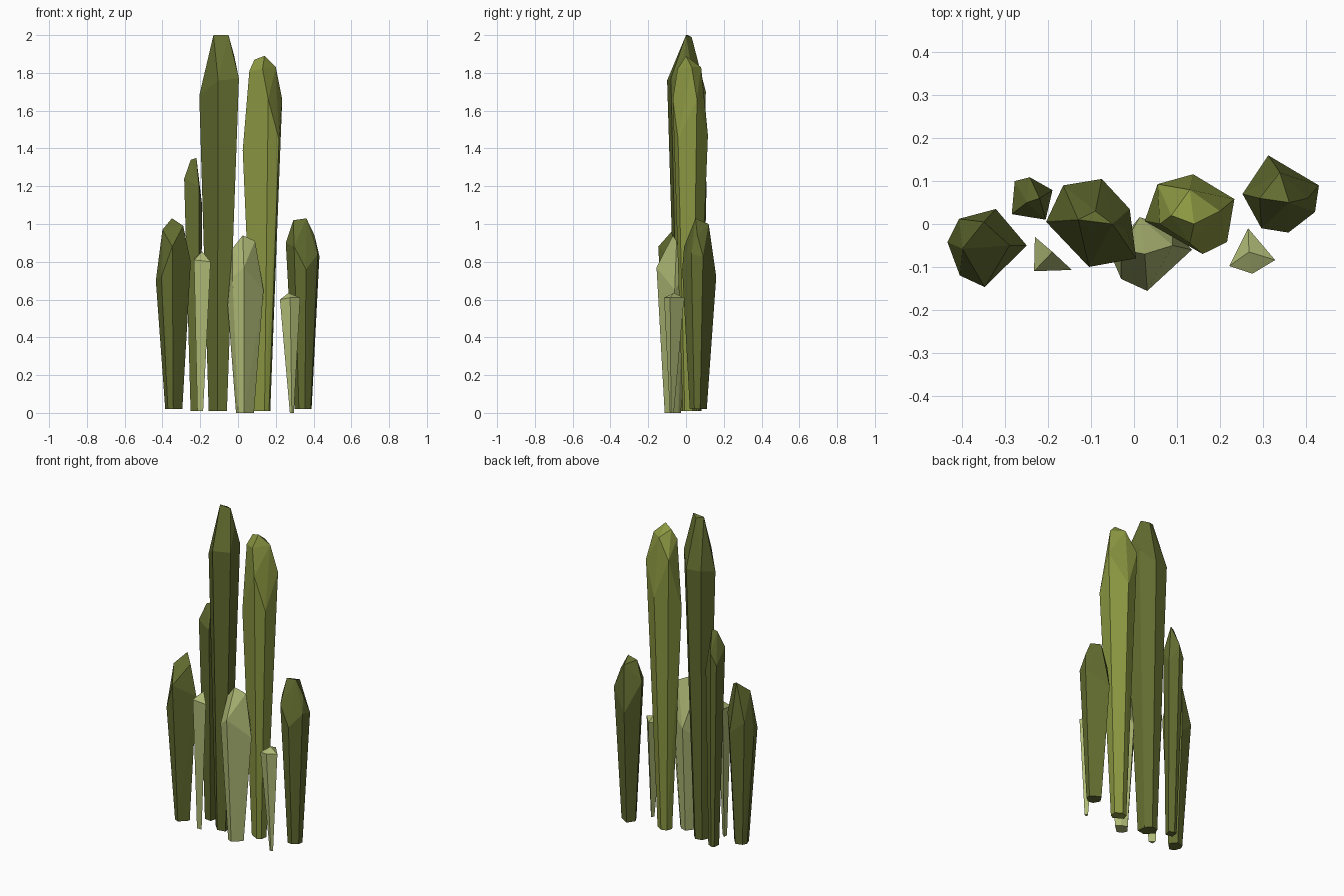
import bpy, bmesh


def material(name, rgb):
    m = bpy.data.materials.new(name)
    m.diffuse_color = (*rgb, 1)
    return m


DARK = material("dark olive", (0.122, 0.150, 0.029))
MID = material("bright olive", (0.262, 0.314, 0.054))
PALE = material("pale green", (0.434, 0.491, 0.181))


def crystal(name, mat, base, shrink, rim, tips):
    """Faceted shard: a staggered rim, a smaller copy of it as base, and a few tip points."""
    bm = bmesh.new()
    cx = (min(p[0] for p in rim) + max(p[0] for p in rim)) / 2
    cy = (min(p[1] for p in rim) + max(p[1] for p in rim)) / 2
    bx, by, bz = base
    foot = [(bx + (x - cx) * shrink, by + (y - cy) * shrink, bz) for x, y, _ in rim]
    for p in foot + rim + tips:
        bm.verts.new(p)
    hull = bmesh.ops.convex_hull(bm, input=bm.verts[:])
    junk = {v for v in hull["geom_interior"] + hull["geom_unused"]
            if isinstance(v, bmesh.types.BMVert)}
    bmesh.ops.delete(bm, geom=list(junk), context='VERTS')
    bmesh.ops.recalc_face_normals(bm, faces=bm.faces[:])
    me = bpy.data.meshes.new(name)
    bm.to_mesh(me)
    bm.free()
    me.materials.append(mat)
    ob = bpy.data.objects.new(name, me)
    bpy.context.collection.objects.link(ob)


# two tall central shards
crystal("tall_dark_crystal", DARK, (-0.107, 0.0, 0.01), 0.46,
        [(-0.205, 0.005, 1.68), (-0.165, 0.09, 1.70), (-0.075, 0.105, 1.70),
         (-0.01, 0.035, 1.78), (0.005, -0.08, 1.77), (-0.105, -0.10, 1.76)],
        [(-0.13, 0.01, 2.0), (-0.05, 0.0, 2.0), (-0.02, -0.01, 1.89), (-0.09, 0.03, 1.99)])
crystal("tall_bright_crystal", MID, (0.128, 0.02, 0.01), 0.41,
        [(0.025, 0.007, 1.39), (0.055, 0.093, 1.71), (0.138, 0.116, 1.47),
         (0.234, 0.058, 1.66), (0.217, -0.042, 1.45), (0.16, -0.07, 1.66)],
        [(0.14, 0.0, 1.89), (0.087, 0.02, 1.87), (0.06, 0.0, 1.81),
         (0.20, 0.03, 1.83), (0.13, 0.08, 1.83), (0.13, -0.045, 1.82)])

# outer dark shards
crystal("left_dark_crystal", DARK, (-0.34, -0.055, 0.02), 0.49,
        [(-0.435, -0.042, 0.70), (-0.408, 0.012, 0.80), (-0.322, 0.035, 0.72),
         (-0.25, -0.05, 0.80), (-0.348, -0.147, 0.88), (-0.406, -0.12, 0.72)],
        [(-0.35, 0.005, 1.03), (-0.29, -0.05, 0.99), (-0.40, -0.058, 0.97)])
crystal("right_dark_crystal", DARK, (0.345, 0.065, 0.02), 0.5,
        [(0.253, 0.07, 0.90), (0.313, 0.16, 0.72), (0.431, 0.09, 0.83),
         (0.422, 0.028, 0.84), (0.36, -0.02, 0.76), (0.297, -0.01, 0.88)],
        [(0.293, 0.06, 1.02), (0.362, 0.05, 1.03), (0.34, 0.12, 1.0), (0.405, 0.06, 0.94)])
crystal("slim_back_crystal", DARK, (-0.225, 0.055, 0.01), 0.55,
        [(-0.285, 0.023, 1.24), (-0.278, 0.10, 1.15), (-0.243, 0.109, 1.22),
         (-0.19, 0.079, 1.10), (-0.206, 0.01, 1.20)],
        [(-0.25, 0.05, 1.34), (-0.22, 0.06, 1.35)])

# pale front shards
crystal("pale_front_crystal", PALE, (0.037, -0.07, 0.0), 0.5,
        [(-0.055, -0.07, 0.57), (-0.03, -0.128, 0.72), (0.031, -0.156, 0.77),
         (0.135, -0.06, 0.65), (0.09, -0.01, 0.72), (0.013, 0.016, 0.65)],
        [(0.025, -0.07, 0.94), (0.09, -0.05, 0.91), (-0.03, -0.06, 0.87)])
crystal("pale_left_crystal", PALE, (-0.20, -0.08, 0.01), 0.35,
        [(-0.231, -0.03, 0.82), (-0.233, -0.11, 0.81), (-0.145, -0.107, 0.80)],
        [(-0.19, -0.065, 0.855)])
crystal("pale_right_crystal", PALE, (0.285, -0.075, 0.0), 0.2,
        [(0.266, -0.01, 0.61), (0.222, -0.098, 0.60), (0.276, -0.116, 0.61),
         (0.329, -0.084, 0.61)],
        [(0.268, -0.065, 0.635)])
